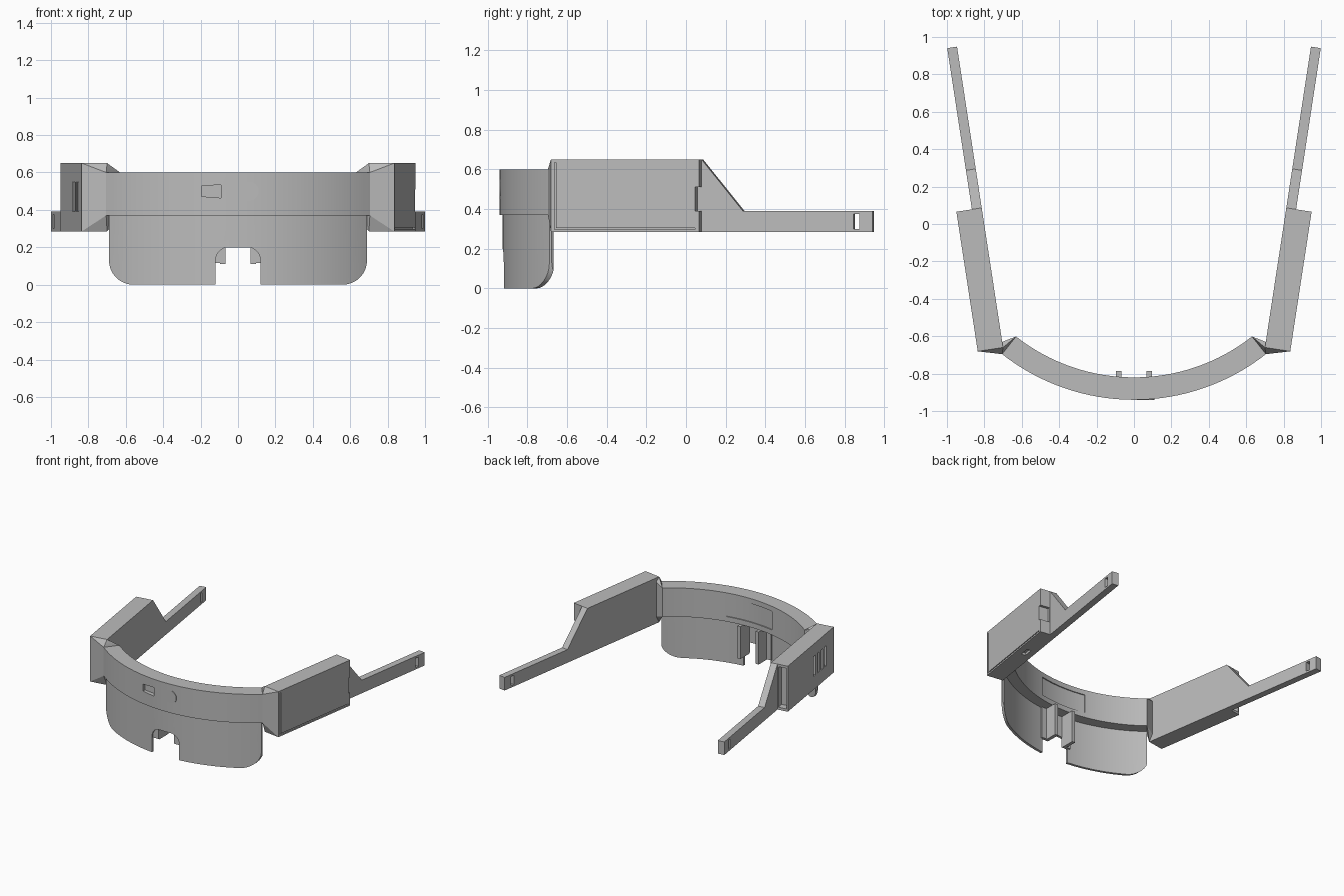
import bpy, bmesh, math
from mathutils import Matrix, Vector

cube = bpy.data.objects.get("Cube")
if cube:
    bpy.data.objects.remove(cube)

grey = bpy.data.materials.new("mid grey")
grey.use_nodes = True
grey.diffuse_color = (0.5, 0.5, 0.5, 1)
grey.node_tree.nodes["Principled BSDF"].inputs["Base Color"].default_value = (0.5, 0.5, 0.5, 1)

parts = []
ARC_Y = 0.2          # centre of the visor curve
ANGLE = math.radians(38.2)
TILT = math.radians(8.7)


def finish(name, bm):
    bmesh.ops.recalc_face_normals(bm, faces=bm.faces)
    mesh = bpy.data.meshes.new(name)
    bm.to_mesh(mesh)
    bm.free()
    mesh.materials.append(grey)
    ob = bpy.data.objects.new(name, mesh)
    bpy.context.collection.objects.link(ob)
    parts.append(ob)
    return ob


def prism(name, points, shift, matrix=Matrix()):
    """Extrude a closed 3D outline along a shift vector."""
    bm = bmesh.new()
    face = bm.faces.new([bm.verts.new(p) for p in points])
    new = bmesh.ops.extrude_face_region(bm, geom=[face])["geom"]
    bmesh.ops.translate(bm, verts=[g for g in new if isinstance(g, bmesh.types.BMVert)], vec=shift)
    bm.transform(matrix)
    return finish(name, bm)


def box(name, x, y, z, matrix=Matrix()):
    outline = [(x[0], y[0], z[0]), (x[1], y[0], z[0]), (x[1], y[1], z[0]), (x[0], y[1], z[0])]
    return prism(name, outline, (0, 0, z[1] - z[0]), matrix)


def boolean(target, tool, operation="DIFFERENCE"):
    mod = target.modifiers.new("cut", "BOOLEAN")
    mod.object, mod.operation, mod.solver = tool, operation, "EXACT"
    bpy.context.view_layer.objects.active = target
    bpy.ops.object.modifier_apply(modifier=mod.name)
    parts.remove(tool)
    bpy.data.objects.remove(tool)


def arc_slab(name, inner, outer, z0, z1, half_angle, steps=32):
    def arc(r):
        angles = [half_angle * (2 * i / steps - 1) for i in range(steps + 1)]
        return [(r * math.sin(a), ARC_Y - r * math.cos(a), z0) for a in angles]
    return prism(name, arc(outer) + arc(inner)[::-1], (0, 0, z1 - z0))


def corner(cx, cz, r, start, end, steps=8):
    angles = [math.radians(start + (end - start) * i / steps) for i in range(steps + 1)]
    return [(cx + r * math.cos(a), -1.2, cz + r * math.sin(a)) for a in angles]


# Curved brow band with camera window, sensor and inner pad recess
band = arc_slab("brow_band", 1.02, 1.14, 0.37, 0.6, ANGLE)
window = [(-0.195, -1, 0.528), (-0.09, -1, 0.534), (-0.09, -1, 0.464), (-0.195, -1, 0.472)]
boolean(band, prism("window_cutter", window, (0, 0.1, 0)))
boolean(band, arc_slab("pad_cutter", 0.98, 1.028, 0.41, 0.56, 0.2, 12))
prism("round_sensor", [(x, -0.94, z) for x, _, z in corner(0.06, 0.5, 0.05, 0, 345, 23)], (0, 0.04, 0))

# Thin lens with rounded corners and a nose notch
lens = arc_slab("lens", 1.105, 1.125, 0, 0.37, ANGLE)
half = ([(0.0, -1.2, 0.2)] + corner(0.05, 0.13, 0.07, 90, 0) + [(0.12, -1.2, -0.01)]
        + [(0.56, -1.2, -0.01)] + corner(0.56, 0.13, 0.13, -90, 0) + [(0.69, -1.2, 0.38)])
outline = half + [(-x, y, z) for x, y, z in half[:0:-1]]
boolean(lens, prism("lens_shape", outline, (0, 0.8, 0)), "INTERSECT")

for side, label in ((1, "left"), (-1, "right")):
    mirror = Matrix.Diagonal((side, 1, 1, 1))
    # Local arm frame: x outward, y backward, starting at the inner front corner
    arm = mirror @ Matrix.Translation((0.70, -0.66, 0)) @ Matrix.Rotation(-TILT, 4, "Z")

    # Nose pad: a fin with a flange against the lens
    box(label + "_nose_fin", (0.068, 0.095), (-0.9, -0.785), (0.11, 0.37), mirror)
    box(label + "_nose_flange", (0.068, 0.135), (-0.908, -0.885), (0.115, 0.37), mirror)

    # Hinge wedge joining the band end to the taller arm housing
    bm = bmesh.new()
    for r in (1.02, 1.14):
        for z in (0.37, 0.6):
            p = Vector((r * math.sin(ANGLE), ARC_Y - r * math.cos(ANGLE), z))
            bm.verts.new(mirror @ p)
    for u in (0, 0.137):
        for z in (0.285, 0.65):
            bm.verts.new(arm @ Vector((u, 0, z)))
    bmesh.ops.convex_hull(bm, input=bm.verts)
    finish(label + "_hinge_wedge", bm)

    # Arm housing
    housing = box(label + "_arm_housing", (0, 0.137), (0, 0.755), (0.285, 0.65), arm)
    if side == 1:
        # Cover panel seams, rear notch and underside port
        boolean(housing, box("seam", (0.127, 0.2), (0.018, 0.026), (0.298, 0.635), arm))
        boolean(housing, box("seam", (0.127, 0.2), (0.018, 0.735), (0.298, 0.305), arm))
        boolean(housing, box("notch", (0.06, 0.2), (0.735, 0.8), (0.39, 0.51), arm))
        boolean(housing, box("port", (0.05, 0.085), (0.4, 0.48), (0.2, 0.305), arm))
    else:
        # Open rear pocket and vent slots
        boolean(housing, box("pocket", (0.06, 0.125), (0.7, 0.8), (0.305, 0.63), arm))
        for i in range(4):
            v = 0.12 + 0.06 * i
            boolean(housing, box("vent", (0.117, 0.2), (v, v + 0.03), (0.39, 0.55), arm))

    # Temple with sloped shoulder and strap slot
    shape = [(0, 0.755, 0.285), (0, 1.627, 0.285), (0, 1.627, 0.39), (0, 0.966, 0.39), (0, 0.755, 0.65)]
    temple = prism(label + "_temple", shape, (0.053, 0, 0), arm)
    boolean(temple, box("strap_slot", (-0.1, 0.2), (1.53, 1.56), (0.3, 0.375), arm))

# Smooth the curves, keep the edges sharp
bpy.ops.object.select_all(action="DESELECT")
for ob in parts:
    ob.select_set(True)
bpy.context.view_layer.objects.active = parts[0]
bpy.ops.object.shade_smooth_by_angle(angle=math.radians(25))
